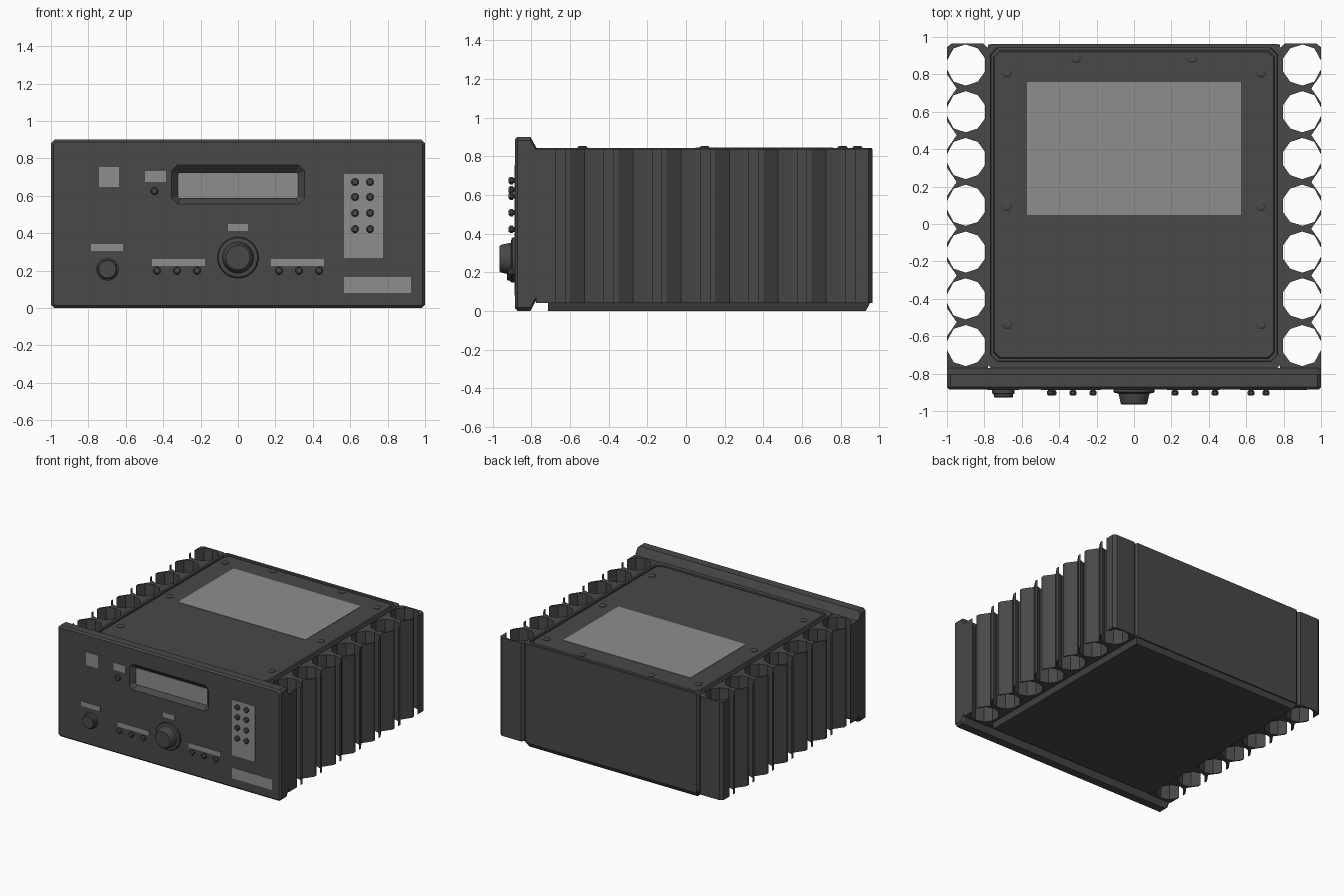
import bpy, bmesh, math

if "Cube" in bpy.data.objects:
    bpy.data.objects.remove(bpy.data.objects["Cube"])


def material(name, v):
    m = bpy.data.materials.new(name)
    m.diffuse_color = (v, v, v, 1)
    m.use_nodes = True
    m.node_tree.nodes["Principled BSDF"].inputs["Base Color"].default_value = m.diffuse_color
    return m


DARK = material("dark_casing", 0.065)
LIGHT = material("light_label", 0.27)


def loft(name, rings, mat=DARK, smooth=False):
    """Skin a list of equal-length point rings and cap both ends."""
    bm = bmesh.new()
    vs = [[bm.verts.new(p) for p in r] for r in rings]
    n = len(vs[0])
    for a, b in zip(vs, vs[1:]):
        for i in range(n):
            j = (i + 1) % n
            bm.faces.new((a[i], a[j], b[j], b[i]))
    bm.faces.new(vs[0])
    bm.faces.new(vs[-1])
    bmesh.ops.recalc_face_normals(bm, faces=bm.faces[:])
    me = bpy.data.meshes.new(name)
    bm.to_mesh(me)
    bm.free()
    ob = bpy.data.objects.new(name, me)
    bpy.context.collection.objects.link(ob)
    me.materials.append(mat)
    if smooth:
        bpy.ops.object.select_all(action='DESELECT')
        ob.select_set(True)
        bpy.context.view_layer.objects.active = ob
        bpy.ops.object.shade_smooth_by_angle(angle=math.radians(28))
    return ob


def octo(a0, a1, b0, b1, c):
    """Rectangle with chamfered corners, as 2D points."""
    return [(a0 + c, b0), (a1 - c, b0), (a1, b0 + c), (a1, b1 - c),
            (a1 - c, b1), (a0 + c, b1), (a0, b1 - c), (a0, b0 + c)]


def at_y(pts, y):
    return [(a, y, b) for a, b in pts]


def at_z(pts, z):
    return [(a, b, z) for a, b in pts]


def circle(cx, cy, r, n, start=0.0):
    return [(cx + r * math.cos(start + 2 * math.pi * i / n),
             cy + r * math.sin(start + 2 * math.pi * i / n)) for i in range(n)]


FRONT = -0.885


def turned(name, x, z, profile, n, smooth=False):
    """Knob or button on the front panel; profile is (radius, y)."""
    loft(name, [at_y(circle(x, z, r, n, math.pi / n), y) for r, y in profile], DARK, smooth)


def label(name, x0, x1, z0, z1, y=FRONT):
    r = [(x0, z0), (x1, z0), (x1, z1), (x0, z1)]
    loft(name, [at_y(r, y + 0.002), at_y(r, y - 0.003)], LIGHT)


# Front panel, with the display recess lofted into its face
loft("front_panel", [
    at_y(octo(-0.32, 0.32, 0.585, 0.725, 0.01), -0.845),
    at_y(octo(-0.355, 0.355, 0.557, 0.765, 0.03), FRONT),
    at_y(octo(-0.987, 0.987, 0.013, 0.887, 0.012), FRONT),
    at_y(octo(-1, 1, 0, 0.9, 0.018), -0.872),
    at_y(octo(-1, 1, 0, 0.9, 0.018), -0.805),
    at_y(octo(-1, 1, 0.065, 0.838, 0.018), -0.77),
])
label("display", -0.32, 0.32, 0.588, 0.722, -0.845)

# Main body: rim, groove around the lid, and lid top in one skin
Y0, Y1 = -0.77, 0.962
loft("body", [
    at_z(octo(-0.787, 0.787, Y0, Y1, 0.02), 0.04),
    at_z(octo(-0.787, 0.787, Y0, Y1, 0.02), 0.843),
    at_z(octo(-0.767, 0.767, -0.735, 0.942, 0.035), 0.843),
    at_z(octo(-0.765, 0.765, -0.733, 0.94, 0.035), 0.828),
    at_z(octo(-0.752, 0.752, -0.72, 0.927, 0.032), 0.828),
    at_z(octo(-0.745, 0.745, -0.713, 0.92, 0.03), 0.843),
])

# Bottom plate with bevelled sides and back
loft("base_plate", [
    at_z([(-0.755, -0.715), (0.755, -0.715), (0.755, 0.93), (-0.755, 0.93)], 0),
    at_z([(-0.78, -0.715), (0.78, -0.715), (0.78, 0.96), (-0.78, 0.96)], 0.055),
])

# Side heat sinks: a comb of slotted ten-sided channels
for s, side in ((-1, "left"), (1, "right")):
    pts = [(0.78, 0.945), (0.787, 0.945), (0.805, 0.965), (0.975, 0.965), (1, 0.945)]
    for k in range(7):
        c = 0.85 - 0.25 * k
        pts.append((1, c + 0.023))
        for deg in range(54, 307, 36):
            t = math.radians(deg)
            pts.append((0.9 + 0.11 * math.cos(t), c + 0.11 * math.sin(t)))
        pts.append((1, c - 0.023))
        if k < 6:  # outer notch between the two fin arms
            pts += [(1, c - 0.05), (0.948, c - 0.125), (1, c - 0.2)]
    pts += [(1, -0.775), (0.78, -0.775)]
    pts = [(s * x, y) for x, y in pts]
    loft(side + "_heat_sink", [at_z(pts, 0.04), at_z(pts, 0.837)])

# Lid screws and top label
for s in (-1, 1):
    for i, (x, y) in enumerate([(0.68, 0.81), (0.31, 0.887), (0.678, 0.096), (0.678, -0.536)]):
        loft("lid_screw_%d_%s" % (i, "left" if s < 0 else "right"), [
            at_z(circle(s * x, y, 0.03, 6), 0.84),
            at_z(circle(s * x, y, 0.03, 6), 0.847),
            at_z(circle(s * x, y, 0.02, 6), 0.853)])
top = [(-0.572, 0.048), (0.572, 0.048), (0.572, 0.76), (-0.572, 0.76)]
loft("top_label", [at_z(top, 0.841), at_z(top, 0.846)], LIGHT)

# Front labels
for i, r in enumerate([(-0.743, -0.636, 0.647, 0.754), (-0.497, -0.385, 0.674, 0.733),
                       (-0.053, 0.053, 0.412, 0.45), (-0.786, -0.615, 0.305, 0.342),
                       (-0.46, -0.176, 0.225, 0.262), (0.176, 0.46, 0.225, 0.262),
                       (0.567, 0.775, 0.267, 0.717), (0.567, 0.925, 0.08, 0.166)]):
    label("front_label_%d" % i, *r)

# Push buttons: two rows, a keypad and a small indicator
spots = [(s * x, 0.2) for s in (-1, 1) for x in (0.219, 0.326, 0.433)]
spots += [(x, z) for x in (0.626, 0.706) for z in (0.674, 0.594, 0.508, 0.422)]
spots.append((-0.447, 0.626))
for i, (x, z) in enumerate(spots):
    turned("button_%d" % i, x, z, [(0.014, -0.88), (0.014, -0.893), (0.021, -0.895),
                                   (0.021, -0.909), (0.014, -0.917)], 8)

# Small knob and large tuning knob
turned("small_knob", -0.698, 0.208, [(0.061, -0.88), (0.061, -0.905), (0.053, -0.91),
                                     (0.052, -0.922), (0.047, -0.927)], 20, True)
turned("tuning_knob", 0, 0.27, [(0.11, -0.88), (0.11, -0.897), (0.105, -0.903), (0.083, -0.906),
                                (0.072, -0.958), (0.065, -0.965)], 28, True)
